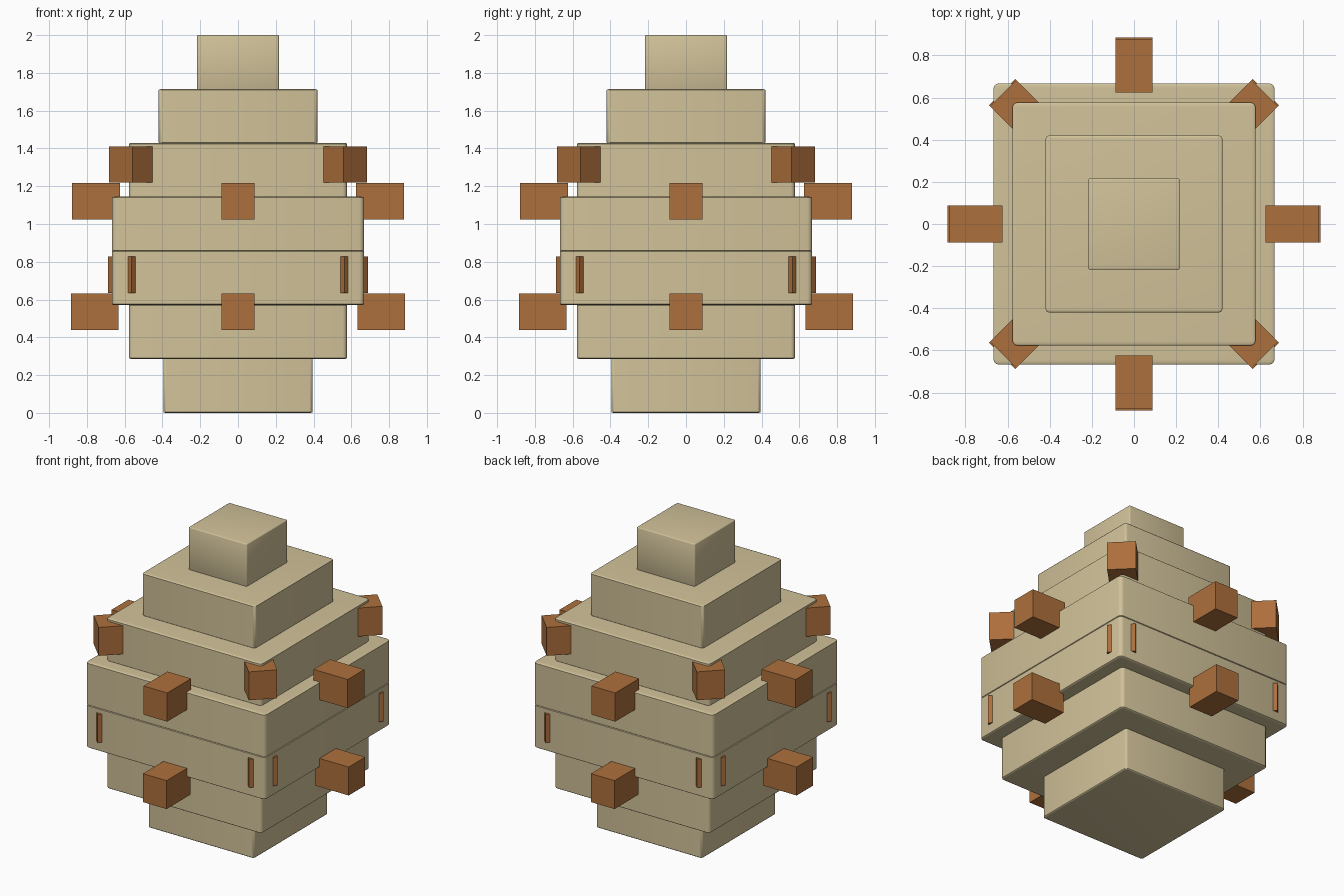
import bpy, bmesh, math
from mathutils import Matrix

if "Cube" in bpy.data.objects:
    bpy.data.objects.remove(bpy.data.objects["Cube"])


def material(name, color):
    m = bpy.data.materials.new(name)
    m.diffuse_color = color
    m.use_nodes = True
    m.node_tree.nodes["Principled BSDF"].inputs["Base Color"].default_value = m.diffuse_color
    return m


TAN = material("pale_stone", (0.64, 0.54, 0.32, 1))
BROWN = material("brown_block", (0.42, 0.16, 0.045, 1))


def box(name, lo, hi, mat, bevel=0.0, angle=0.0):
    """Box between two corners, optionally bevelled (before scaling) and spun about z."""
    bm = bmesh.new()
    bmesh.ops.create_cube(bm, size=2)
    if bevel:
        bmesh.ops.bevel(bm, geom=bm.edges[:], offset=bevel, segments=3,
                        profile=0.5, affect='EDGES')
    size = [(b - a) / 2 for a, b in zip(lo, hi)]
    mid = [(a + b) / 2 for a, b in zip(lo, hi)]
    bm.transform(Matrix.Rotation(angle, 4, 'Z') @ Matrix.Translation(mid)
                 @ Matrix.Diagonal((*size, 1)))
    me = bpy.data.meshes.new(name)
    bm.to_mesh(me)
    bm.free()
    me.materials.append(mat)
    ob = bpy.data.objects.new(name, me)
    bpy.context.collection.objects.link(ob)
    return ob


# Stacked square tiers, slightly overlapping in height
for i, h in enumerate([0.395, 0.577, 0.668, 0.668, 0.577, 0.42, 0.217]):
    z = i * 0.285
    tier = box(f"tier_{i + 1}", (-h, -h, z), (h, h, z + 0.29), TAN, bevel=0.04)
    bpy.ops.object.select_all(action='DESELECT')
    tier.select_set(True)
    bpy.context.view_layer.objects.active = tier
    bpy.ops.object.shade_smooth_by_angle(angle=math.radians(35))

# Rings of four blocks: (name, inner radius, outer radius, bottom, top, start angle)
RINGS = [
    ("lower_side_block", 0.633, 0.885, 0.44, 0.631, 0),
    ("lower_corner_block", 0.633, 0.885, 0.636, 0.827, 45),
    ("upper_side_block", 0.624, 0.878, 1.025, 1.218, 0),
    ("upper_corner_block", 0.624, 0.878, 1.22, 1.411, 45),
]
for name, r0, r1, z0, z1, start in RINGS:
    for k in range(4):
        box(f"{name}_{k + 1}", (r0, -0.088, z0), (r1, 0.088, z1), BROWN,
            angle=math.radians(start + 90 * k))
